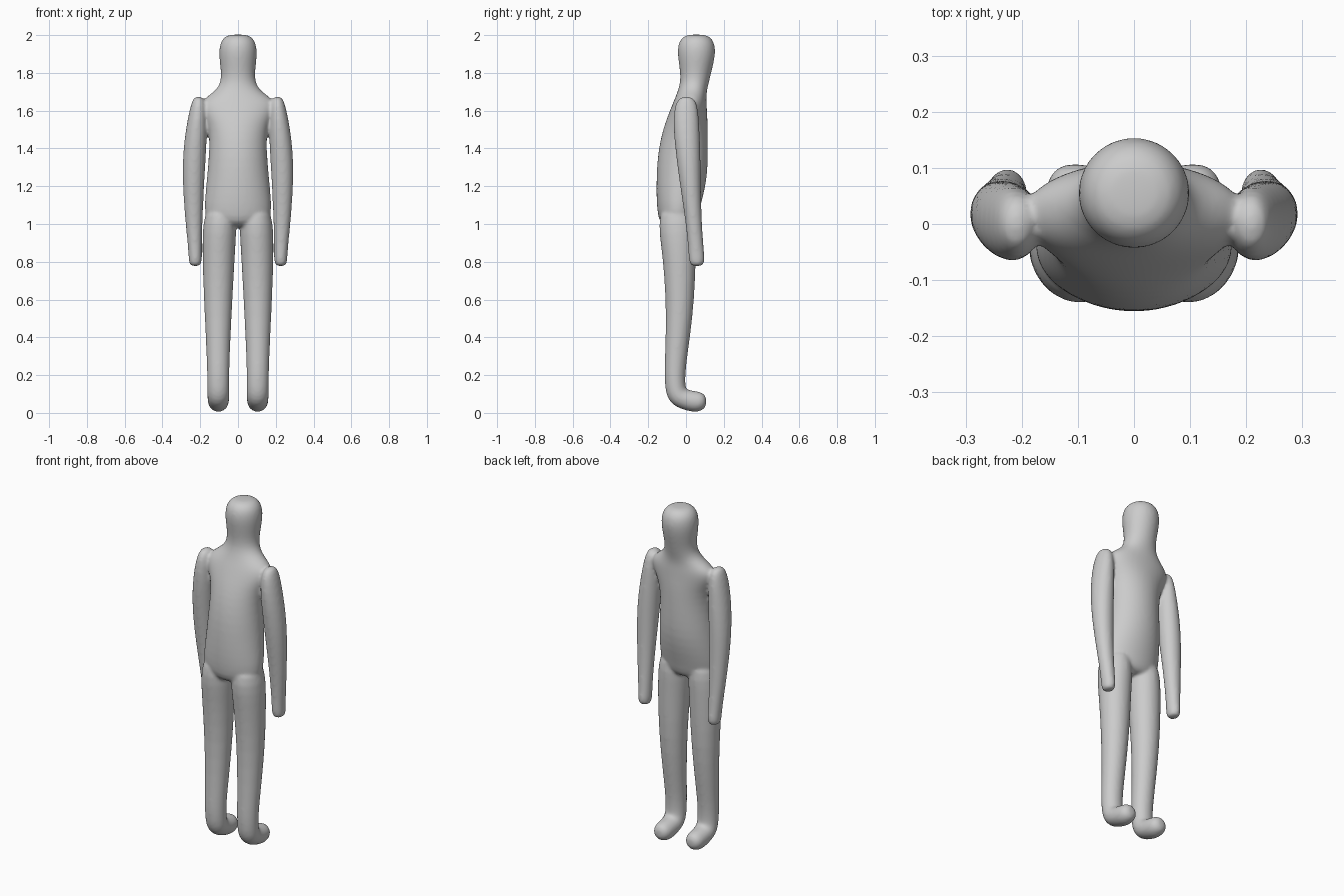
import bpy, bmesh
from math import sin, cos, pi, radians

SIDES = 24


def loft(bm, rings):
    """Skin elliptical rings (x, y, z, rx, ry, tilt about x in degrees)."""
    loops = []
    for x, y, z, rx, ry, tilt in rings:
        t = radians(tilt)
        loop = []
        for i in range(SIDES):
            a = 2 * pi * i / SIDES
            v = ry * sin(a)
            loop.append(bm.verts.new((x + rx * cos(a), y + v * cos(t), z + v * sin(t))))
        loops.append(loop)
    for a, b in zip(loops, loops[1:]):
        for i in range(SIDES):
            j = (i + 1) % SIDES
            bm.faces.new((a[i], a[j], b[j], b[i]))
    bm.faces.new(loops[0][::-1])
    bm.faces.new(loops[-1])


def spans(rows):
    """Rows of (z, x min, x max, y min, y max) to level rings."""
    return [((a + b) / 2, (c + d) / 2, z, (b - a) / 2, (d - c) / 2, 0)
            for z, a, b, c, d in rows]


def mirrored(rings):
    return [(-r[0],) + r[1:] for r in rings]


# Head, neck and torso: (z, half width, y min, y max)
trunk = [(2.003, .035, .02, .09), (1.996, .065, -.01, .12), (1.97, .092, -.037, .148),
         (1.92, .102, -.047, .158), (1.86, .098, -.04, .149), (1.80, .09, -.031, .134),
         (1.75, .093, -.031, .122), (1.71, .115, -.042, .112), (1.675, .165, -.055, .108),
         (1.64, .205, -.07, .11), (1.59, .195, -.09, .112), (1.53, .163, -.113, .116),
         (1.45, .151, -.136, .117), (1.35, .156, -.152, .117), (1.25, .165, -.157, .113),
         (1.15, .175, -.158, .093), (1.07, .18, -.153, .07), (1.01, .165, -.143, .058),
         (.98, .12, -.10, .03)]

# Leg and foot
leg = spans([(1.10, .02, .165, -.13, .05), (1.0, .006, .186, -.146, .06),
             (.9, .012, .189, -.135, .055), (.8, .018, .188, -.122, .052),
             (.6, .029, .181, -.107, .045), (.4, .039, .171, -.108, .022),
             (.25, .045, .165, -.114, .0), (.17, .046, .163, -.114, -.004)])
leg += [(.104, -.054, .117, .058, .058, 25), (.104, -.037, .084, .058, .057, 48),
        (.104, .0, .069, .057, .055, 70), (.104, .05, .058, .056, .057, 80),
        (.104, .083, .058, .05, .05, 85), (.104, .101, .058, .034, .034, 88),
        (.104, .107, .058, .015, .015, 90)]

# Arm
arm = spans([(1.675, .19, .228, -.02, .025), (1.655, .175, .242, -.05, .053),
             (1.6, .165, .258, -.066, .066), (1.5, .163, .277, -.067, .072),
             (1.4, .168, .289, -.057, .076), (1.3, .174, .294, -.045, .078),
             (1.2, .179, .292, -.031, .079), (1.1, .184, .286, -.016, .081),
             (1.0, .188, .278, -.002, .085), (.88, .191, .265, .011, .093),
             (.82, .19, .262, .014, .1), (.79, .193, .259, .018, .097),
             (.776, .205, .247, .033, .082)])

bm = bmesh.new()
loft(bm, spans([(z, -w, w, a, b) for z, w, a, b in trunk]))
for limb in (leg, arm):
    loft(bm, limb)
    loft(bm, mirrored(limb))
bmesh.ops.recalc_face_normals(bm, faces=bm.faces)

mesh = bpy.data.meshes.new("figure_body")
bm.to_mesh(mesh)
bm.free()
body = bpy.data.objects.new("figure_body", mesh)
bpy.context.collection.objects.link(body)

# Round the lofts, fuse them into one skin and soften the joins
sub = body.modifiers.new("round", 'SUBSURF')
sub.levels = sub.render_levels = 1
fuse = body.modifiers.new("fuse", 'REMESH')
fuse.mode = 'VOXEL'
fuse.voxel_size = 0.008
fuse.use_smooth_shade = True
soft = body.modifiers.new("soften", 'SMOOTH')
soft.factor = 0.5
soft.iterations = 10
